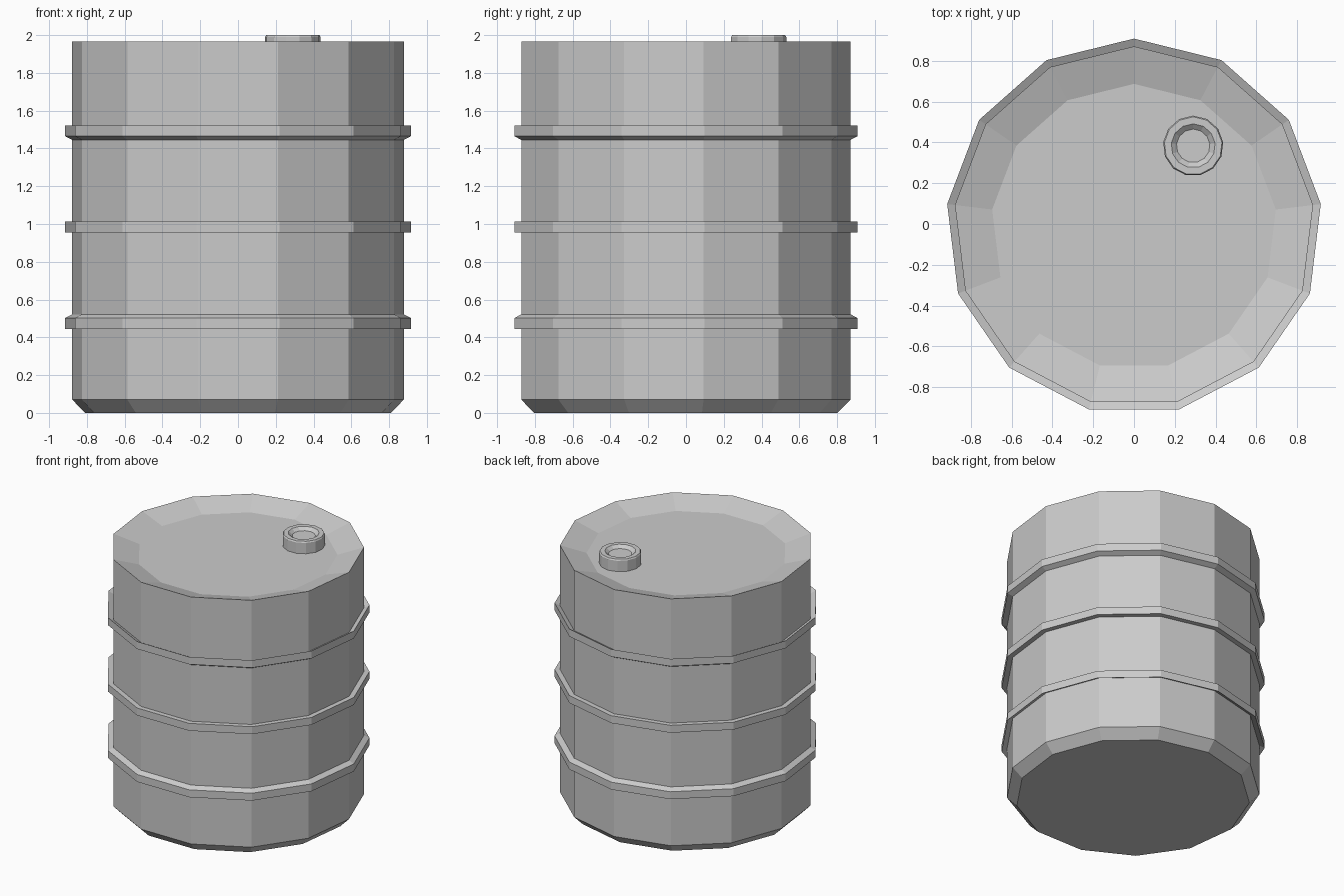
import bpy, bmesh
from math import cos, sin, pi

if "Cube" in bpy.data.objects:
    bpy.data.objects.remove(bpy.data.objects["Cube"])

SIDES = 13
CY = -0.0135  # odd-sided polygon: shift so its bounds are centred on y


def lathe(name, profile, cx, cy):
    """Revolve an (r, z) profile, listed bottom to top, and cap both ends."""
    bm = bmesh.new()
    rings = []
    for r, z in profile:
        angles = [pi / 2 + 2 * pi * i / SIDES for i in range(SIDES)]
        rings.append([bm.verts.new((cx + r * cos(a), cy + r * sin(a), z)) for a in angles])
    for lo, hi in zip(rings, rings[1:]):
        for i in range(SIDES):
            j = (i + 1) % SIDES
            bm.faces.new((lo[i], lo[j], hi[j], hi[i]))
    bm.faces.new(rings[0][::-1])
    bm.faces.new(rings[-1])
    mesh = bpy.data.meshes.new(name)
    bm.to_mesh(mesh)
    bm.free()
    obj = bpy.data.objects.new(name, mesh)
    bpy.context.collection.objects.link(obj)
    return obj


BODY_R, BAND_R, BAND_H = 0.884, 0.922, 0.057

# Drum body: chamfered base, three raised bands, dished lid
profile = [(0.815, 0.0), (BODY_R, 0.07)]
# each band: outer bottom height, and how far its inner edge is shifted in z
for z, shift in ((0.445, 0.02), (0.955, 0.0), (1.465, -0.02)):
    profile += [(BODY_R, z + shift), (BAND_R, z),
                (BAND_R, z + BAND_H), (BODY_R, z + BAND_H + shift)]
profile += [(BODY_R, 1.965), (0.70, 1.907)]
lathe("drum_body", profile, 0, CY)

# Filler cap with a shallow recess
lathe("filler_cap",
      [(0.148, 1.90), (0.148, 1.99), (0.142, 2.0), (0.108, 2.0), (0.082, 1.978)],
      0.29, 0.383)
